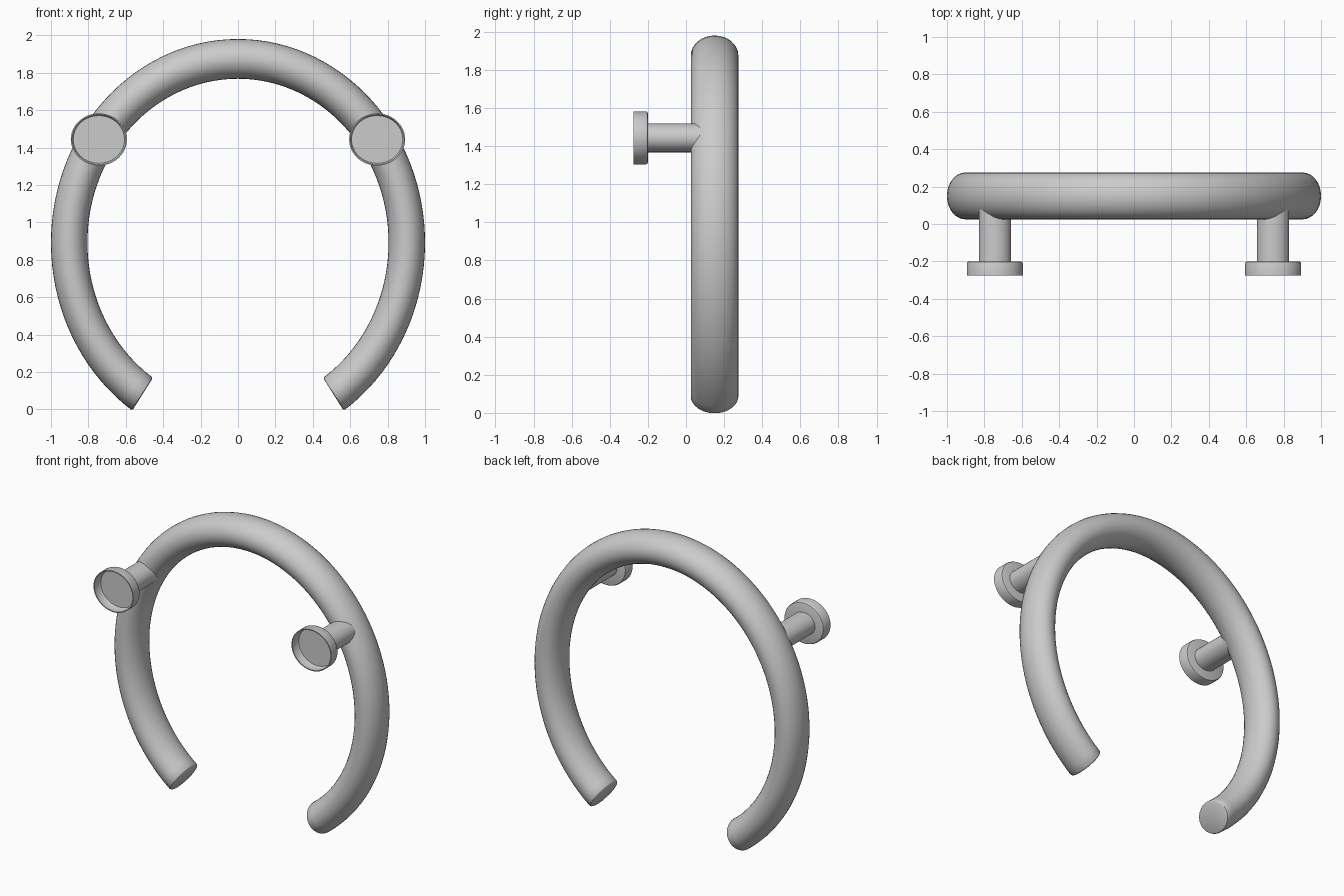
import bpy, bmesh
from math import cos, sin, radians, pi

if "Cube" in bpy.data.objects:
    bpy.data.objects.remove(bpy.data.objects["Cube"])

CZ, SZ = 0.8915, 1.0885      # ring centre height and vertical stretch
R, RAD, DEPTH, YC = 0.9025, 0.0975, 0.125, 0.15


def skin(name, rings, cap=True):
    """Join rings of points with quads and close both ends."""
    bm = bmesh.new()
    vs = [[bm.verts.new(p) for p in ring] for ring in rings]
    n = len(vs[0])
    for a, b in zip(vs, vs[1:]):
        for i in range(n):
            j = (i + 1) % n
            bm.faces.new((a[i], a[j], b[j], b[i]))
    if cap:
        bm.faces.new(vs[0])
        bm.faces.new(vs[-1])
    bmesh.ops.recalc_face_normals(bm, faces=bm.faces)
    me = bpy.data.meshes.new(name)
    bm.to_mesh(me)
    bm.free()
    ob = bpy.data.objects.new(name, me)
    bpy.context.collection.objects.link(ob)
    bpy.ops.object.select_all(action='DESELECT')
    ob.select_set(True)
    bpy.context.view_layer.objects.active = ob
    bpy.ops.object.shade_smooth_by_angle(angle=radians(35))
    return ob


def tube_ring(deg, k, n=32):
    a = radians(deg)
    pts = []
    for i in range(n):
        t = 2 * pi * i / n
        r = R + k * RAD * cos(t)
        pts.append((r * cos(a), YC + k * DEPTH * sin(t), CZ + SZ * r * sin(a)))
    return pts


def lathe(name, x, z, squash, profile, n=48):
    """Revolve (radius, y) points about an axis along y."""
    return skin(name, [[(x + r * cos(2 * pi * i / n), y, z + squash * r * sin(2 * pi * i / n))
                        for i in range(n)] for r, y in profile])


# Open ring bar with slightly eased ends
N = 96
stations = [(-55.6, 0.91), (-55.4, 0.97)]
stations += [(-55 + 290 * i / N, 1.0) for i in range(N + 1)]
stations += [(235.4, 0.97), (235.6, 0.91)]
skin("ring_bar", [tube_ring(d, k) for d, k in stations])

# Mounting posts and hollow wall flanges
post = [(0.086, -0.21), (0.086, 0.16)]
flange = [(0.03, -0.20), (0.138, -0.20), (0.146, -0.203), (0.15, -0.212), (0.15, -0.275),
          (0.143, -0.275), (0.143, -0.225), (0.137, -0.215), (0.03, -0.215)]
for side, s in (("left", -1), ("right", 1)):
    lathe(side + "_post", s * 0.744, 1.443, 0.88, post)
    lathe(side + "_flange", s * 0.744, 1.443, 0.93, flange)
